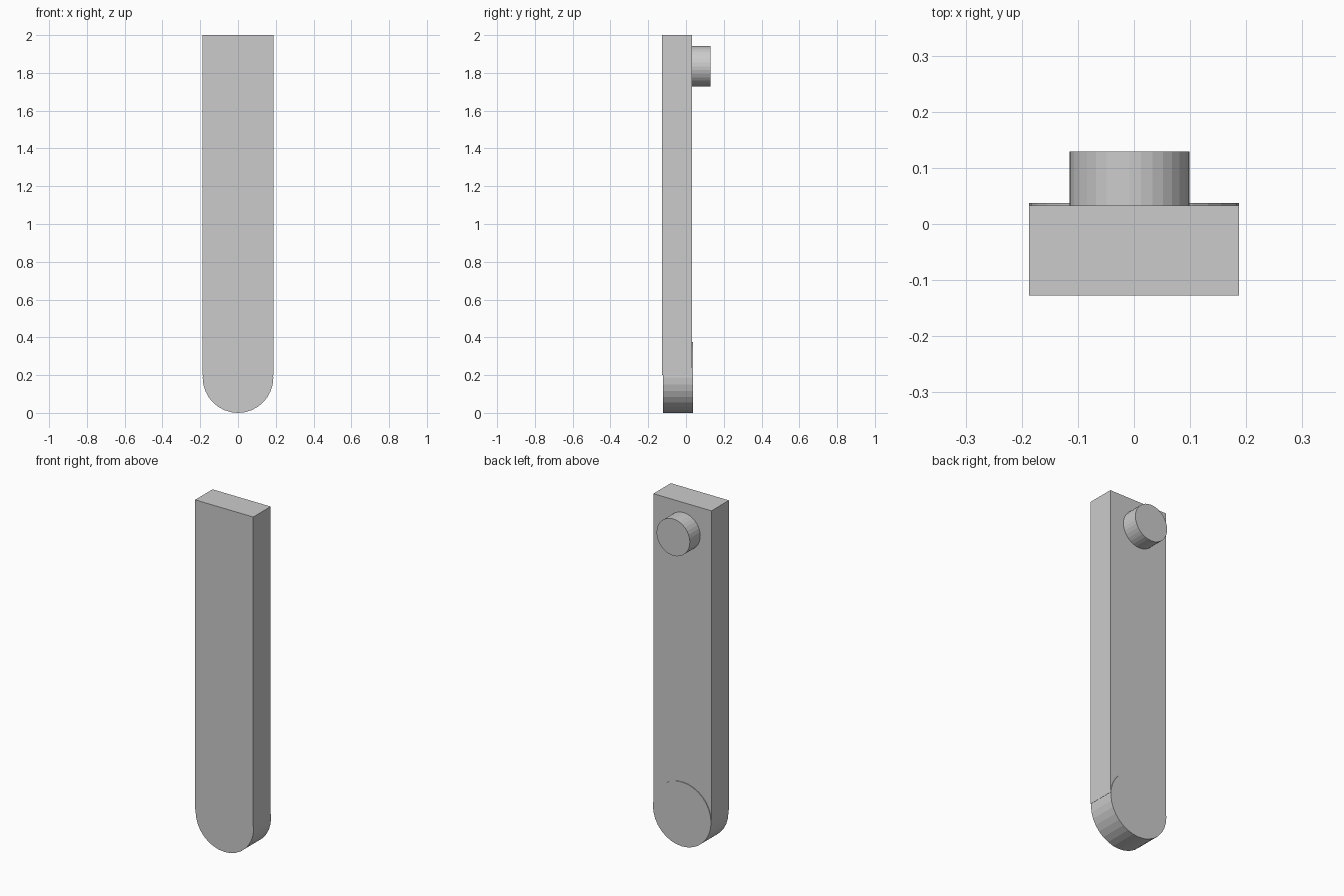
import bpy
import math

if "Cube" in bpy.data.objects:
    bpy.data.objects.remove(bpy.data.objects["Cube"])


def box(name, x, y, z):
    """Box from (min, max) extents on each axis."""
    spans = (x, y, z)
    bpy.ops.mesh.primitive_cube_add(size=1, location=[(a + b) / 2 for a, b in spans])
    ob = bpy.context.object
    ob.name = name
    ob.scale = [b - a for a, b in spans]
    bpy.ops.object.transform_apply(location=False, rotation=False, scale=True)
    return ob


def disc(name, x, z, radius, y):
    """Flat-faced 32-sided cylinder lying along y."""
    bpy.ops.mesh.primitive_cylinder_add(
        vertices=32, radius=radius, depth=y[1] - y[0],
        location=(x, (y[0] + y[1]) / 2, z), rotation=(math.pi / 2, 0, 0))
    ob = bpy.context.object
    ob.name = name
    return ob


# Long flat bar
box("bar", (-0.187, 0.187), (-0.127, 0.033), (0.2, 2.0))

# Rounded lower end, set very slightly behind the bar
disc("rounded_end", 0, 0.187, 0.187, (-0.123, 0.037))

# Pivot peg on the back, near the top
disc("pivot_peg", -0.008, 1.835, 0.107, (0.0, 0.129))
